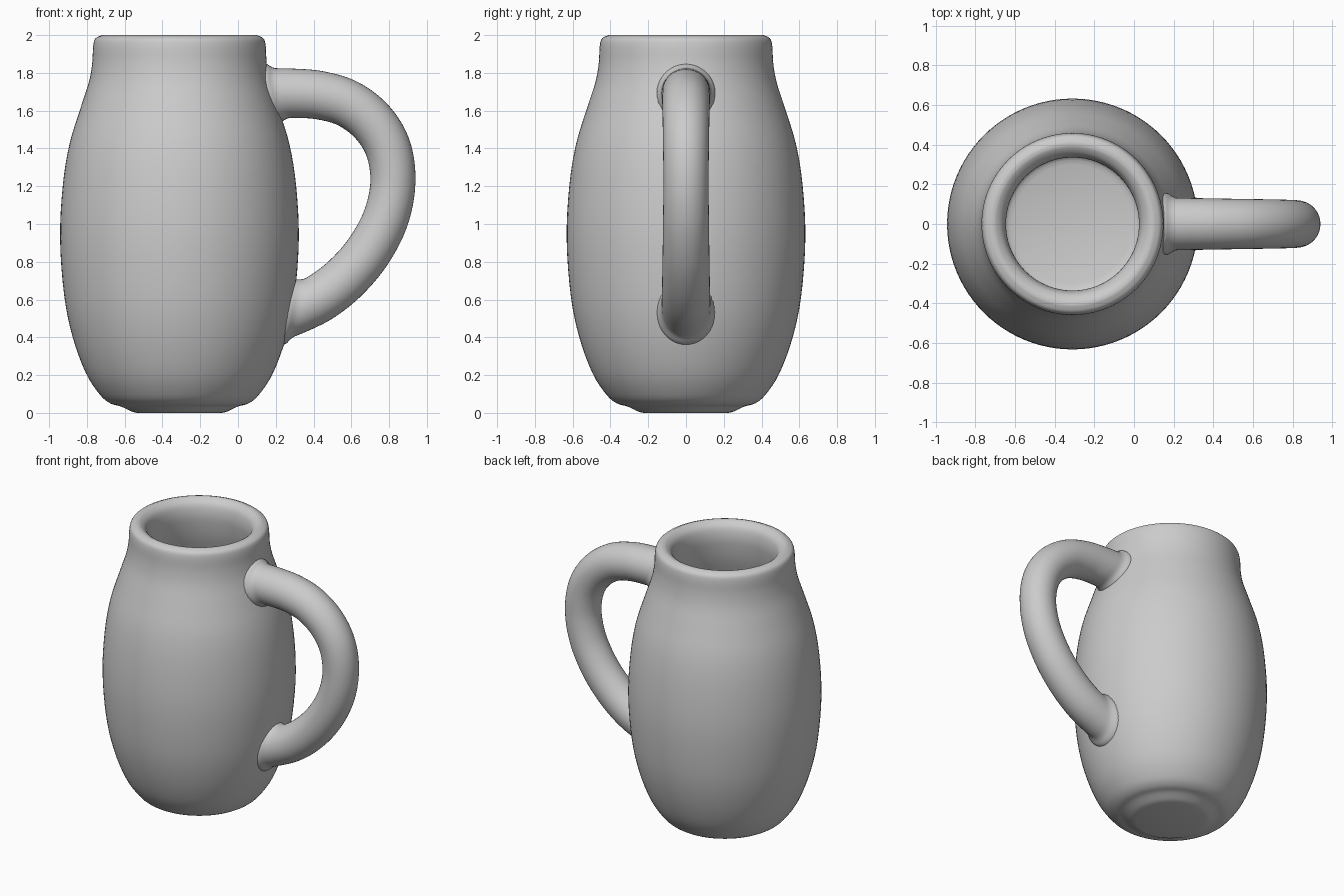
import bpy, bmesh, math
from mathutils import Vector

if "Cube" in bpy.data.objects:
    bpy.data.objects.remove(bpy.data.objects["Cube"])

CX = -0.31      # body axis


def spline(pts, steps):
    """Catmull-Rom through 2D points."""
    p = [Vector(q) for q in pts]
    p = [2 * p[0] - p[1]] + p + [2 * p[-1] - p[-2]]
    out = []
    for i in range(1, len(p) - 2):
        a, b, c, d = p[i - 1:i + 3]
        for k in range(steps):
            t = k / steps
            out.append(0.5 * (2 * b + (c - a) * t + (2 * a - 5 * b + 4 * c - d) * t * t
                              + (3 * b - a - 3 * c + d) * t ** 3))
    return out + [p[-2]]


def finish(bm, name):
    bmesh.ops.recalc_face_normals(bm, faces=bm.faces)
    me = bpy.data.meshes.new(name)
    bm.to_mesh(me)
    bm.free()
    ob = bpy.data.objects.new(name, me)
    bpy.context.collection.objects.link(ob)
    bpy.ops.object.select_all(action='DESELECT')
    ob.select_set(True)
    bpy.context.view_layer.objects.active = ob
    bpy.ops.object.shade_smooth_by_angle(angle=math.radians(45))
    return ob


def loft(bm, rings, closed_path=False):
    n = len(rings[0])
    for a, b in zip(rings, rings[1:]):
        for j in range(n):
            bm.faces.new((a[j], a[(j + 1) % n], b[(j + 1) % n], b[j]))
    bm.faces.new(rings[0])
    bm.faces.new(rings[-1])


# Body profile: foot, belly, neck, rounded rim, inner wall
outer = spline([(0.225, 0), (0.255, 0.008), (0.31, 0.034), (0.365, 0.05), (0.42, 0.095),
                (0.495, 0.21), (0.565, 0.4), (0.61, 0.62), (0.632, 0.92), (0.618, 1.2),
                (0.583, 1.42), (0.525, 1.61), (0.48, 1.75), (0.462, 1.85),
                (0.457, 1.94), (0.445, 1.982), (0.41, 2.0)], 4)
inner = spline([(0.41, 2.0), (0.385, 1.995), (0.352, 1.965), (0.337, 1.91), (0.338, 1.84),
                (0.36, 1.72), (0.408, 1.57), (0.464, 1.38), (0.498, 1.18), (0.512, 0.92),
                (0.492, 0.64), (0.45, 0.42), (0.39, 0.25), (0.34, 0.16), (0.30, 0.14)], 4)
SEG = 96
bm = bmesh.new()
rings = [[bm.verts.new((CX + r * math.cos(2 * math.pi * j / SEG),
                        r * math.sin(2 * math.pi * j / SEG), max(z, 0)))
          for j in range(SEG)] for r, z in outer + inner[1:]]
loft(bm, rings)
finish(bm, "mug_body")


def body_radius(z):
    for a, b in zip(outer, outer[1:]):
        if a.y <= z <= b.y:
            return a.x + (b.x - a.x) * (z - a.y) / max(b.y - a.y, 1e-6)
    return outer[-1].x


# Handle: swept round tube, flared where it meets the body, ends kept inside the wall
path = spline([(0.06, 1.69), (0.17, 1.692), (0.29, 1.692), (0.43, 1.682), (0.58, 1.638),
               (0.71, 1.54), (0.795, 1.40), (0.82, 1.22), (0.782, 1.03), (0.69, 0.855),
               (0.57, 0.715), (0.44, 0.613), (0.31, 0.55), (0.2, 0.51), (0.1, 0.48)], 8)
SIDES = 40
bm = bmesh.new()
rings = []
for i, c in enumerate(path):
    t = (path[min(i + 1, len(path) - 1)] - path[max(i - 1, 0)]).normalized()
    centre = Vector((c.x, 0, c.y))
    normal = Vector((-t.y, 0, t.x))
    s = abs(2 * i / (len(path) - 1) - 1)
    rad = 0.119 + 0.016 * s
    ring = []
    for j in range(SIDES):
        a = 2 * math.pi * j / SIDES
        out = normal * math.cos(a) + Vector((0, math.sin(a), 0))
        v = centre + out * rad
        d = math.hypot(v.x - CX, v.y) - body_radius(v.z)
        v += out * 0.022 * max(0, 1 - max(d, 0) / 0.05) ** 2
        r, limit = math.hypot(v.x - CX, v.y), body_radius(v.z) - 0.03
        if r < limit:
            v.x = CX + (v.x - CX) * limit / r
            v.y *= limit / r
        ring.append(bm.verts.new(v))
    rings.append(ring)
loft(bm, rings)
finish(bm, "mug_handle")
